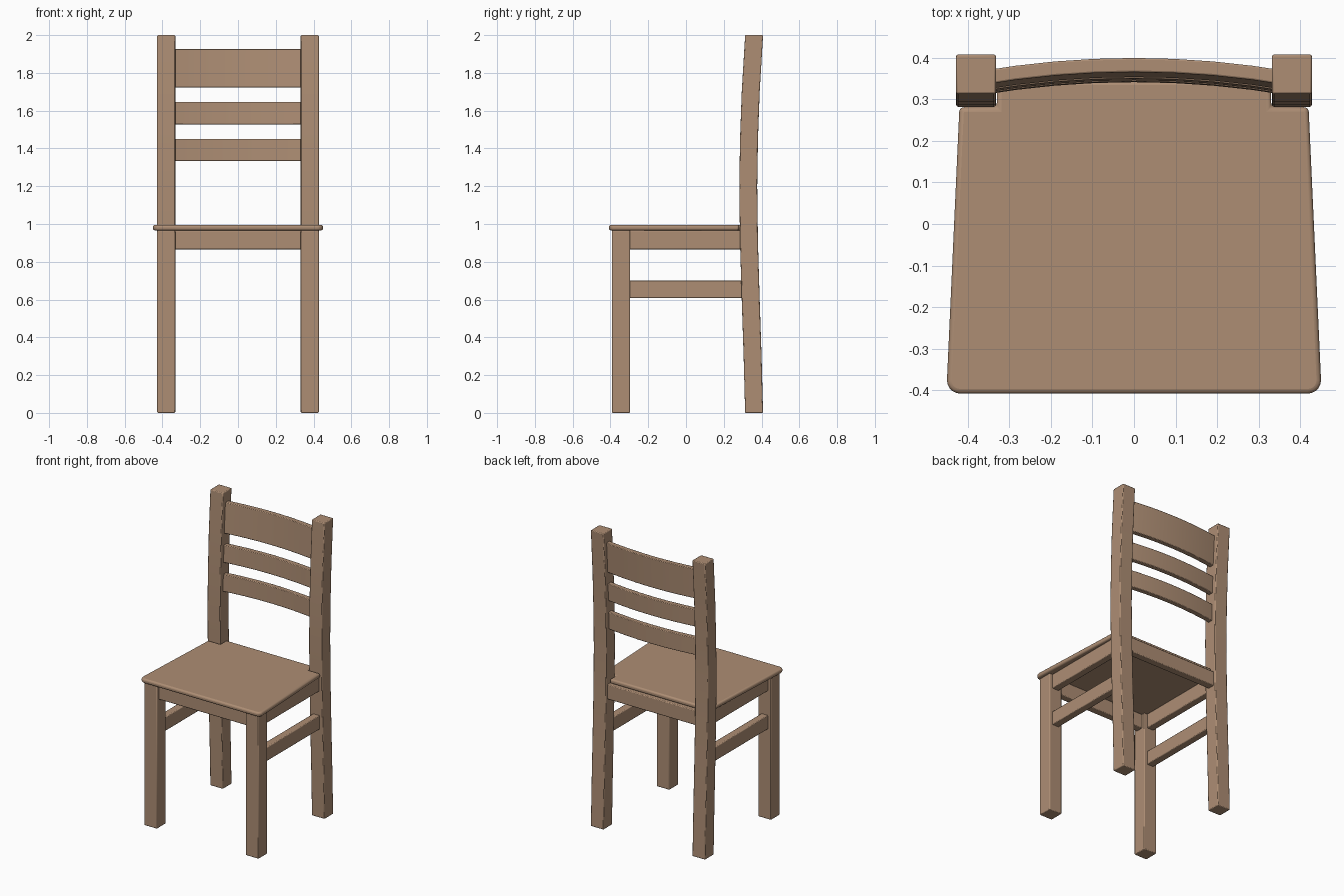
import bpy, bmesh, math

if "Cube" in bpy.data.objects:
    bpy.data.objects.remove(bpy.data.objects["Cube"])

wood = bpy.data.materials.new("brown wood")
wood.diffuse_color = (0.42, 0.27, 0.175, 1)
wood.use_nodes = True
wood.node_tree.nodes["Principled BSDF"].inputs["Base Color"].default_value = wood.diffuse_color


def finish(name, bm, bevel, mirror=False, segments=2):
    """Turn a bmesh into a bevelled, smooth-shaded wooden part."""
    bmesh.ops.recalc_face_normals(bm, faces=bm.faces)
    me = bpy.data.meshes.new(name)
    bm.to_mesh(me)
    bm.free()
    ob = bpy.data.objects.new(name, me)
    bpy.context.collection.objects.link(ob)
    me.materials.append(wood)
    b = ob.modifiers.new("rounded edges", 'BEVEL')
    b.width, b.segments = bevel, segments
    b.limit_method, b.angle_limit = 'ANGLE', math.radians(50)
    if mirror:
        ob.modifiers.new("other side", 'MIRROR').use_mirror_merge = False
    bpy.context.view_layer.objects.active = ob
    ob.select_set(True)
    bpy.ops.object.shade_smooth_by_angle(angle=math.radians(30))
    ob.select_set(False)
    return ob


def loft(name, rings, bevel, mirror=False, segments=2):
    """Skin a list of equal-length rings and cap both ends."""
    bm = bmesh.new()
    vs = [[bm.verts.new(p) for p in r] for r in rings]
    n = len(vs[0])
    for a, b in zip(vs, vs[1:]):
        for i in range(n):
            j = (i + 1) % n
            bm.faces.new((a[i], a[j], b[j], b[i]))
    bm.faces.new(vs[0])
    bm.faces.new(vs[-1])
    return finish(name, bm, bevel, mirror, segments)


def rect(x0, x1, y0, y1, z):
    return [(x0, y0, z), (x1, y0, z), (x1, y1, z), (x0, y1, z)]


def box(name, x0, x1, y0, y1, z0, z1, mirror=False):
    return loft(name, [rect(x0, x1, y0, y1, z) for z in (z0, z1)], 0.005, mirror)


# Curved back posts that run down into the back legs
POST = [(0, 0.313), (0.3, 0.305), (0.6, 0.295), (0.9, 0.286), (1.2, 0.282),
        (1.45, 0.286), (1.7, 0.295), (2, 0.313)]


def post_y(z):
    for (z0, y0), (z1, y1) in zip(POST, POST[1:]):
        if z <= z1:
            return y0 + (y1 - y0) * (z - z0) / (z1 - z0)


loft("back_post", [rect(0.332, 0.428, y, y + 0.095, z) for z, y in POST], 0.005, True)

# Front legs, aprons and side stretchers
box("front_leg", 0.332, 0.428, -0.392, -0.296, 0, 0.966, True)
box("front_apron", -0.345, 0.345, -0.37, -0.32, 0.866, 0.966)
box("back_apron", -0.345, 0.345, 0.315, 0.365, 0.866, 0.966)
box("side_apron", 0.355, 0.405, -0.31, 0.30, 0.866, 0.966, True)
box("side_stretcher", 0.355, 0.405, -0.31, 0.31, 0.608, 0.702, True)

# Tapered seat with rounded front corners and a tab between the posts
half = []
for i in range(6):
    a = math.radians(-90 + 18 * i)
    half.append((0.418 + 0.032 * math.cos(a), -0.376 + 0.032 * math.sin(a)))
half += [(0.42, 0.281), (0.33, 0.281), (0.33, 0.345)]
outline = half + [(-x, y) for x, y in reversed(half)]
loft("seat", [[(x, y, z) for x, y in outline] for z in (0.966, 0.996)], 0.011, segments=3)

# Bowed back slats that follow the lean of the posts
for name, z0, z1 in (("top_slat", 1.722, 1.927), ("middle_slat", 1.528, 1.645),
                     ("lower_slat", 1.334, 1.45)):
    rings = []
    for i in range(-4, 5):
        x = i * 0.095
        f0, f1 = (post_y(z) + 0.057 - 0.23 * x * x for z in (z0, z1))
        rings.append([(x, f0, z0), (x, f0 + 0.034, z0), (x, f1 + 0.034, z1), (x, f1, z1)])
    loft(name, rings, 0.004)
